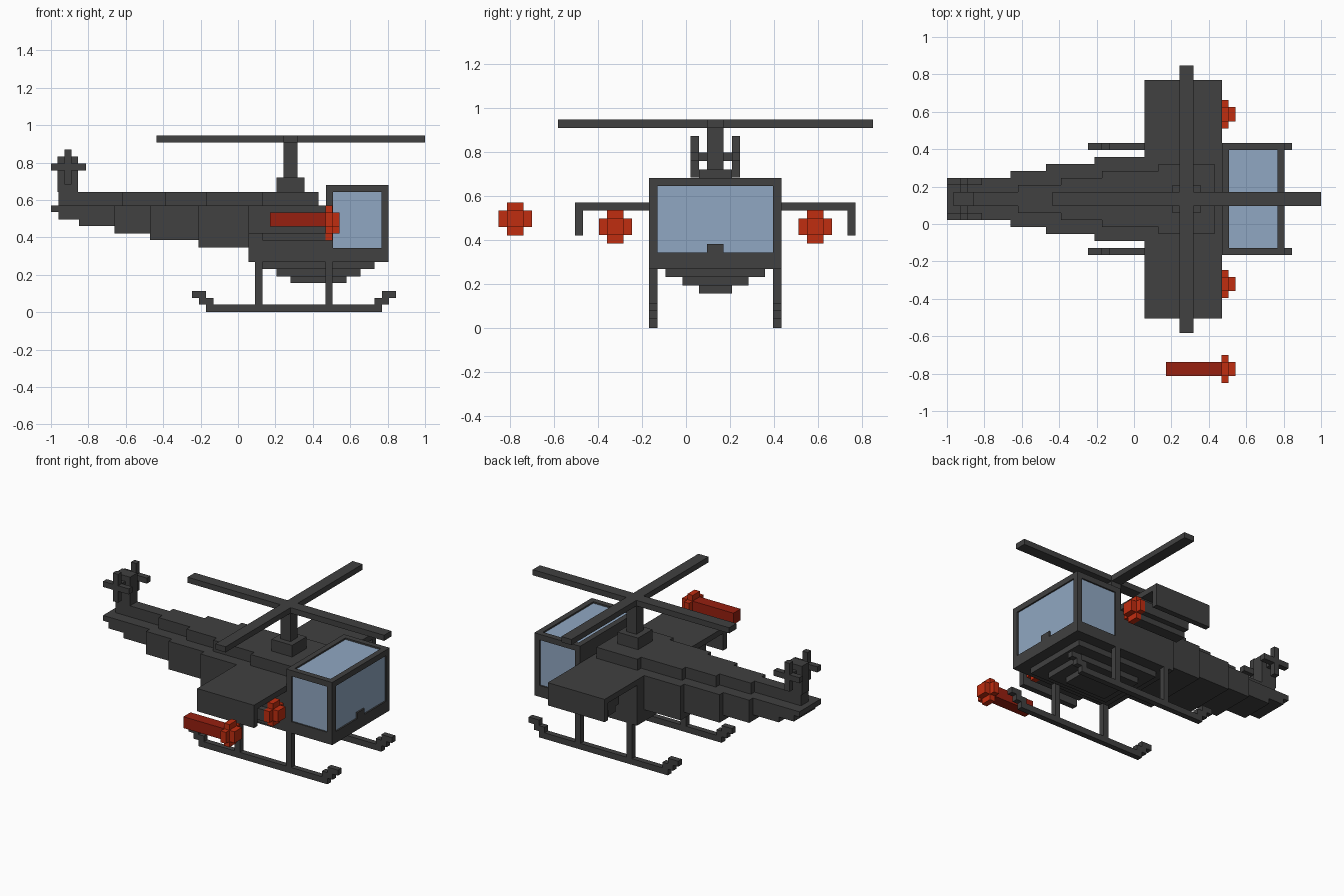
import bpy, bmesh

old = bpy.data.objects.get("Cube")
if old:
    bpy.data.objects.remove(old, do_unlink=True)


def material(name, r, g, b):
    m = bpy.data.materials.new(name)
    m.use_nodes = True
    m.diffuse_color = (r, g, b, 1)
    m.node_tree.nodes["Principled BSDF"].inputs["Base Color"].default_value = (r, g, b, 1)
    return m


GREY = material("dark grey", 0.052, 0.052, 0.052)
GLASS = material("blue glass", 0.28, 0.39, 0.54)
RED = material("bright red", 0.53, 0.026, 0.005)
DARK_RED = material("dark red", 0.31, 0.014, 0.005)

CY = 0.133   # centre line of the aircraft
U = 0.0375   # one block


def boxes(name, mat, *items):
    """One object made of boxes, each given as x0, x1, y0, y1, z0, z1."""
    bm = bmesh.new()
    for x0, x1, y0, y1, z0, z1 in items:
        verts = bmesh.ops.create_cube(bm, size=1)["verts"]
        for v in verts:
            v.co = ((x0 + x1) / 2 + v.co.x * (x1 - x0),
                    (y0 + y1) / 2 + v.co.y * (y1 - y0),
                    (z0 + z1) / 2 + v.co.z * (z1 - z0))
    mesh = bpy.data.meshes.new(name)
    bm.to_mesh(mesh)
    bm.free()
    mesh.materials.append(mat)
    ob = bpy.data.objects.new(name, mesh)
    bpy.context.collection.objects.link(ob)
    return ob


def mid(x0, x1, half, z0, z1, y=CY):
    """A box centred across y."""
    return (x0, x1, y - half, y + half, z0, z1)


# Stepped hull and tail boom
boxes("hull", GREY,
      mid(-1.0, -0.96, 3 * U, 0.535, 0.57),
      mid(-0.96, -0.85, 3 * U, 0.495, 0.57),
      mid(-0.85, -0.66, 3 * U, 0.46, 0.57),
      mid(-0.66, -0.47, 4 * U, 0.42, 0.57),
      mid(-0.47, -0.21, 5 * U, 0.385, 0.57),
      mid(-0.21, 0.055, 6 * U, 0.345, 0.57),
      mid(0.055, 0.47, 8 * U, 0.268, 0.57))

# Narrower stepped layer on top of the hull
boxes("spine", GREY,
      mid(-0.96, -0.62, 1 * U, 0.57, 0.643),
      mid(-0.62, -0.39, 2 * U, 0.57, 0.643),
      mid(-0.39, -0.17, 3 * U, 0.57, 0.643),
      mid(-0.17, 0.13, 4 * U, 0.57, 0.643),
      mid(0.13, 0.43, 5 * U, 0.57, 0.643))

# Stepped belly
boxes("belly", GREY,
      mid(0.13, 0.73, 6 * U, 0.23, 0.268),
      mid(0.205, 0.655, 4 * U, 0.192, 0.23),
      mid(0.28, 0.58, 2 * U, 0.155, 0.192))

# Cabin frame: floor, back wall, posts and roof rails
X0, X1, Y0, Y1, Z0, Z1 = 0.47, 0.805, CY - 8 * U, CY + 8 * U, 0.268, 0.681
frame = [(X0, X1, Y0, Y1, Z0, 0.343),
         (X0, X0 + U, Y0, Y1, 0.343, Z1),
         (X1 - U, X1, Y0, Y1, Z1 - U, Z1)]
for y in (Y0, Y1 - U):
    frame.append((X1 - U, X1, y, y + U, 0.343, Z1 - U))
    frame.append((X0 + U, X1 - U, y, y + U, Z1 - U, Z1))
boxes("cabin_frame", GREY, *frame)
boxes("cabin_glass", GLASS,
      (X0 + U, X1 - 0.01, Y0 + 0.01, Y1 - 0.01, 0.343, Z1 - 0.01))
boxes("nose_block", GREY, mid(X1 - U, X1, U, 0.343, 0.381))

# Main rotor
boxes("rotor_mast", GREY,
      mid(0.205, 0.355, 2 * U, 0.643, 0.72),
      mid(0.243, 0.317, U, 0.72, 0.91))
boxes("rotor_blades", GREY,
      mid(-0.435, 1.0, U, 0.908, 0.945),
      (0.243, 0.317, CY - 0.715, CY + 0.715, 0.908, 0.945))

# Tail fin with a small rotor on each side
boxes("tail_fin", GREY, mid(-0.965, -0.855, U, 0.643, 0.832))
boxes("tail_rotor_axle", GREY, mid(-0.928, -0.89, 3 * U, 0.758, 0.795))
for side, s in (("right", -1), ("left", 1)):
    y = CY + s * 2.5 * U
    boxes(side + "_tail_rotor", GREY,
          mid(-1.0, -0.812, U / 2, 0.758, 0.795, y),
          mid(-0.928, -0.89, U / 2, 0.683, 0.87, y))

# Wing plate with hanging tips
boxes("wings", GREY,
      mid(0.055, 0.47, 17 * U, 0.533, 0.57),
      mid(0.055, 0.47, U / 2, 0.42, 0.57, CY - 16.5 * U),
      mid(0.055, 0.47, U / 2, 0.42, 0.57, CY + 16.5 * U))


def cross(x0, x1, y, z):
    """Two crossed boxes forming a plus-shaped section."""
    return (mid(x0, x1, 2 * U, z - U, z + U, y), mid(x0, x1, U, z - 2 * U, z + 2 * U, y))


def rocket(name, y, z):
    boxes(name + "_body", DARK_RED, mid(0.17, 0.468, U, z - U, z + U, y))
    boxes(name + "_head", RED, *cross(0.468, 0.506, y, z),
          mid(0.506, 0.544, U, z - U, z + U, y))


# Launchers under the wings, their rockets and one rocket in flight
for side, s in (("right", -1), ("left", 1)):
    y = CY + s * 12.1 * U
    boxes(side + "_launcher", GREY, *cross(0.13, 0.468, y, 0.459))
    rocket(side + "_rocket", y, 0.459)
rocket("flying_rocket", -0.775, 0.495)

# Landing skids with stepped ends and two legs each
for side, s in (("right", -1), ("left", 1)):
    y = CY + s * 7.5 * U
    spans = [(-0.17, 0.77, 0, 0.04), (0.73, 0.808, 0.04, 0.077), (0.77, 0.846, 0.077, 0.114),
             (-0.208, -0.132, 0.04, 0.077), (-0.246, -0.17, 0.077, 0.114),
             (0.092, 0.13, 0.04, 0.268), (0.468, 0.506, 0.04, 0.268)]
    boxes(side + "_skid", GREY, *[mid(a, b, U / 2, c, d, y) for a, b, c, d in spans])
